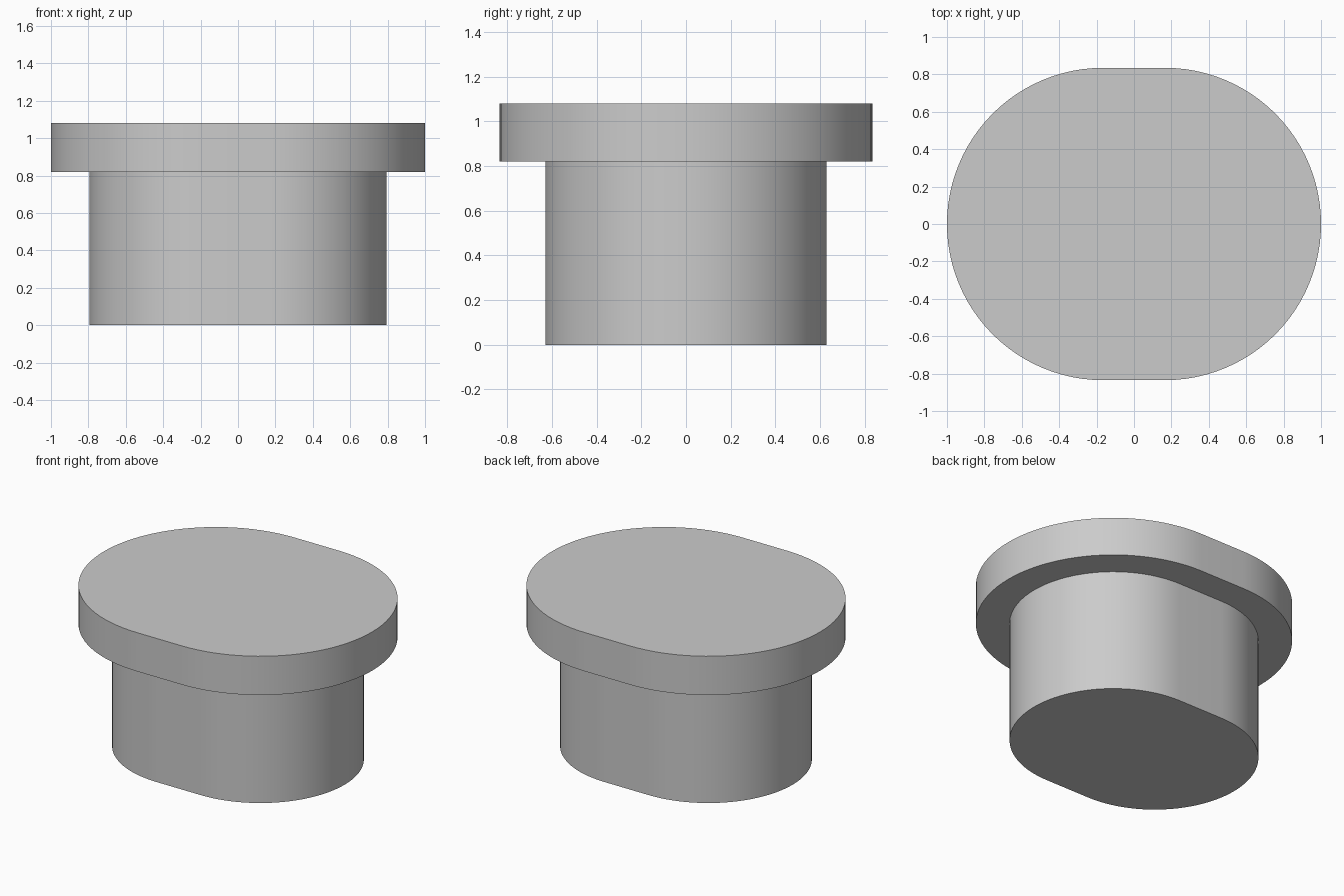
import bpy, bmesh, math

if "Cube" in bpy.data.objects:
    bpy.data.objects.remove(bpy.data.objects["Cube"])

HALF_STRAIGHT = 0.165   # half length of the flat sides
SEGMENTS = 48           # facets per rounded end

grey = bpy.data.materials.new("light_grey")
grey.use_nodes = True
colour = (0.6, 0.6, 0.6, 1)
grey.diffuse_color = colour
grey.node_tree.nodes["Principled BSDF"].inputs["Base Color"].default_value = colour


def slot_ring(bm, radius, z):
    """Vertices of a slot-shaped outline: two half circles joined by straights."""
    ring = []
    for side, start in ((1, -math.pi / 2), (-1, math.pi / 2)):
        for i in range(SEGMENTS + 1):
            a = start + math.pi * i / SEGMENTS
            ring.append(bm.verts.new((side * HALF_STRAIGHT + radius * math.cos(a),
                                      radius * math.sin(a), z)))
    return ring


# Stepped plug: narrow shank below, wide flange on top, lofted as one solid
profile = [(0.63, 0), (0.63, 0.82), (0.835, 0.82), (0.835, 1.08)]
bm = bmesh.new()
rings = [slot_ring(bm, r, z) for r, z in profile]
for low, high in zip(rings, rings[1:]):
    n = len(low)
    for i in range(n):
        j = (i + 1) % n
        bm.faces.new((low[i], low[j], high[j], high[i]))
bm.faces.new(rings[0][::-1])
bm.faces.new(rings[-1])
bmesh.ops.recalc_face_normals(bm, faces=bm.faces)

mesh = bpy.data.meshes.new("flanged_plug")
bm.to_mesh(mesh)
bm.free()
mesh.materials.append(grey)
plug = bpy.data.objects.new("flanged_plug", mesh)
bpy.context.collection.objects.link(plug)

# Smooth walls, sharp rims
bpy.ops.object.select_all(action='DESELECT')
plug.select_set(True)
bpy.context.view_layer.objects.active = plug
bpy.ops.object.shade_smooth_by_angle(angle=math.radians(30))
